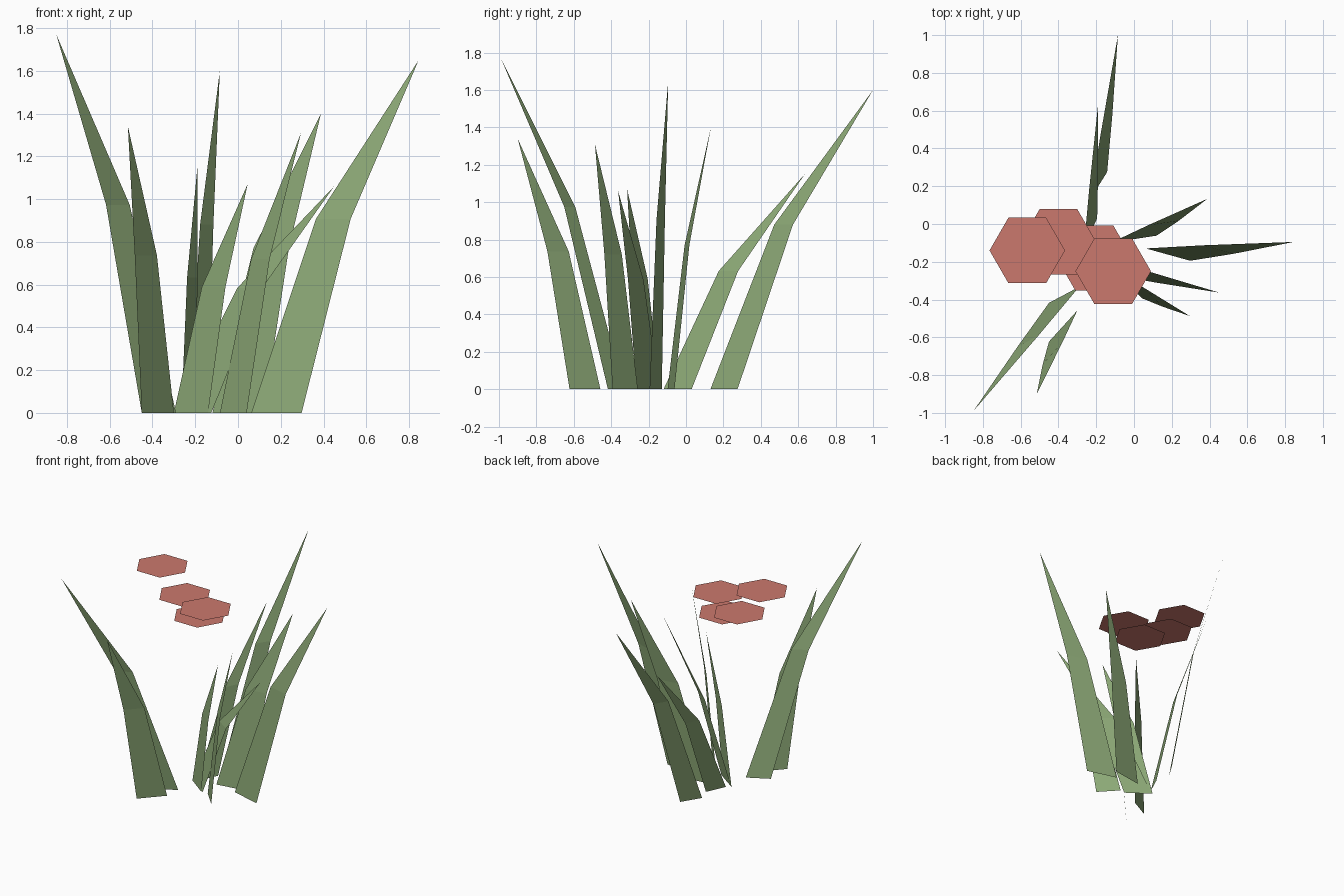
import bpy
import math
from mathutils import Vector

default_cube = bpy.data.objects.get("Cube")
if default_cube:
    bpy.data.objects.remove(default_cube, do_unlink=True)


def make_material(name, colour):
    material = bpy.data.materials.new(name)
    material.use_nodes = True
    material.diffuse_color = colour
    shader = next(n for n in material.node_tree.nodes if n.type == "BSDF_PRINCIPLED")
    shader.inputs["Base Color"].default_value = colour
    shader.inputs["Roughness"].default_value = 0.9
    return material


grass_green = make_material("grass green", (0.26, 0.39, 0.18, 1))
petal_red = make_material("petal red", (0.6, 0.19, 0.155, 1))


def add_mesh(name, points, faces, material):
    mesh = bpy.data.meshes.new(name)
    mesh.from_pydata(points, [], faces)
    mesh.materials.append(material)
    part = bpy.data.objects.new(name, mesh)
    bpy.context.collection.objects.link(part)
    return part


def add_blade(name, centre, span, tip):
    """Flat blade: a tapering lower strip that bends into a pointed upper half."""
    base = Vector((*centre, 0))
    half = Vector((*span, 0)) / 2
    tip = Vector(tip)
    bend = base.lerp(tip, 0.4)
    bend.z = tip.z * 0.55
    bend_half = half * 0.69
    points = [base - half, base + half, bend + bend_half, bend - bend_half, tip]
    add_mesh(name, points, [(0, 1, 2, 3), (3, 2, 4)], grass_green)


def add_petal(name, centre, radius=0.2):
    """Level six-sided disc with corners pointing left and right."""
    corners = [Vector(centre) + radius * Vector((math.cos(a), math.sin(a), 0))
               for a in (math.tau * i / 6 for i in range(6))]
    add_mesh(name, corners, [range(6)], petal_red)


# Grass blades: base centre, base edge direction and width, tip
blades = {
    "front_right_tall": ((-.37, -.375), (.16, .085), (-.85, -.99, 1.77)),
    "front_right_short": ((-.375, -.54), (.15, .165), (-.515, -.9, 1.34)),
    "back_short": ((-.23, -.045), (.07, .15), (-.19, .635, 1.15)),
    "back_tall": ((-.187, .203), (.09, .145), (-.085, 1, 1.6)),
    "middle_upright": ((-.22, -.2), (.16, -.12), (.045, -.315, 1.07)),
    "middle_leaning": ((-.21, -.205), (.17, -.12), (.45, -.363, 1.06)),
    "left_front": ((-.022, -.325), (.125, -.135), (.295, -.487, 1.31)),
    "left_back": ((0, -.08), (.24, .037), (.388, .133, 1.4)),
    "left_tall": ((.18, -.162), (.235, -.065), (.845, -.095, 1.65)),
}
for place, shape in blades.items():
    add_blade("grass_blade_" + place, *shape)

# Floating petals
petals = {
    "highest": (-.565, -.14, 1.625),
    "upper": (-.4, -.095, 1.423),
    "lowest": (-.21, -.18, 1.34),
    "front": (-.11, -.25, 1.449),
}
for place, centre in petals.items():
    add_petal("petal_" + place, centre)
